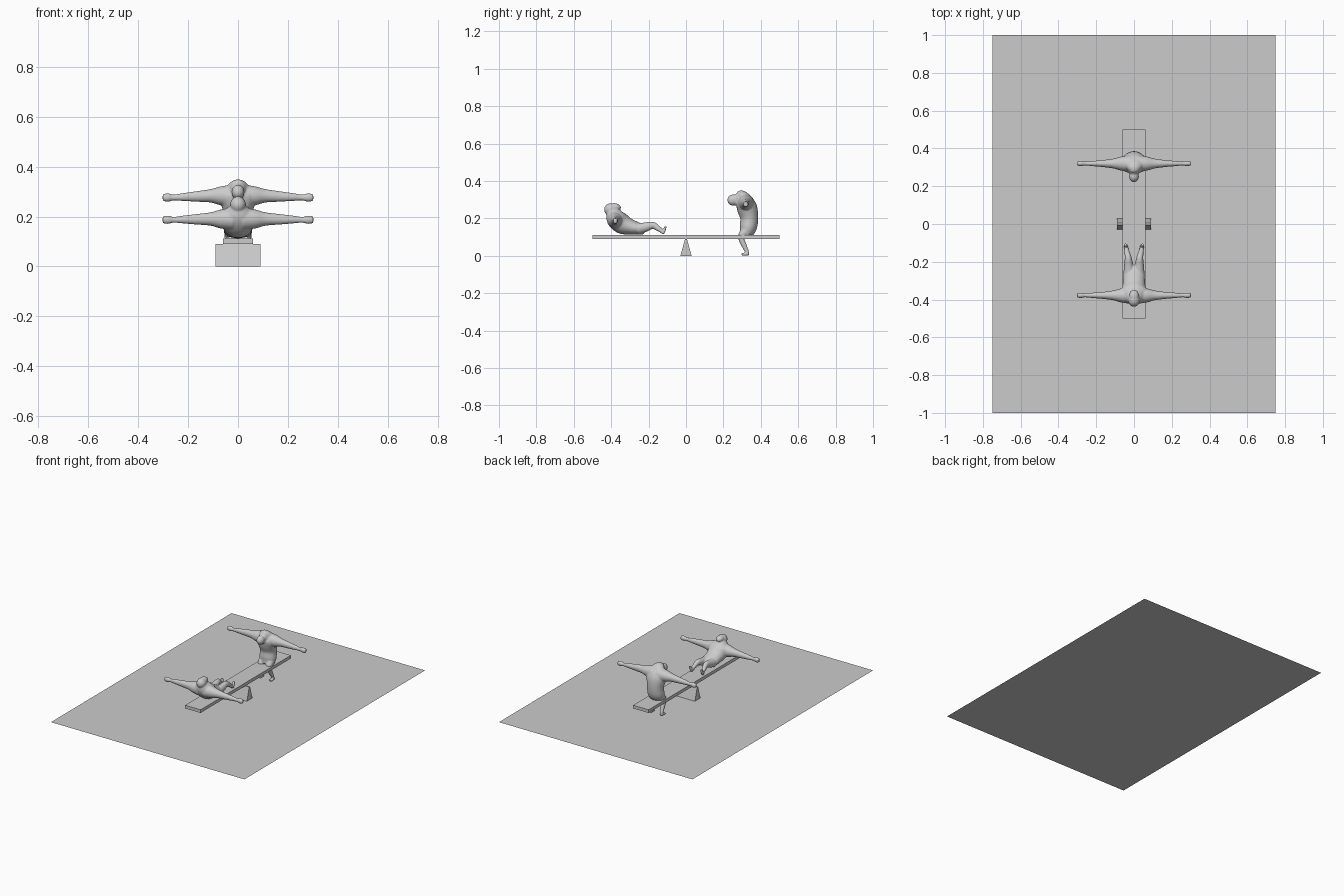
import bpy, bmesh, math
from mathutils import Vector, Matrix

if "Cube" in bpy.data.objects:
    bpy.data.objects.remove(bpy.data.objects["Cube"])


def finish(bm, name):
    bmesh.ops.recalc_face_normals(bm, faces=bm.faces)
    mesh = bpy.data.meshes.new(name)
    bm.to_mesh(mesh)
    bm.free()
    obj = bpy.data.objects.new(name, mesh)
    bpy.context.collection.objects.link(obj)
    return obj


def extrude_x(name, profile, half):
    """Prism from a (y, z) profile, spanning -half..half in x."""
    bm = bmesh.new()
    face = bm.faces.new([bm.verts.new((-half, y, z)) for y, z in profile])
    ext = bmesh.ops.extrude_face_region(bm, geom=[face])["geom"]
    verts = [v for v in ext if isinstance(v, bmesh.types.BMVert)]
    bmesh.ops.translate(bm, verts=verts, vec=(2 * half, 0, 0))
    return finish(bm, name)


def spline(pts, steps=5):
    """Catmull-Rom through rows of equal length."""
    rows = [Vector(p) for p in pts]
    rows = [2 * rows[0] - rows[1]] + rows + [2 * rows[-1] - rows[-2]]
    out = []
    for a, b, c, d in zip(rows, rows[1:], rows[2:], rows[3:]):
        for i in range(steps):
            t = i / steps
            out.append(0.5 * (2 * b + (c - a) * t + (2 * a - 5 * b + 4 * c - d) * t * t
                              + (3 * b - a - 3 * c + d) * t ** 3))
    return out + [rows[-2]]


def limb(bm, pts, side, mirror=False, n=20):
    """Loft of ellipses; each point is x, y, z, radius along side, other radius."""
    rows = spline(pts)
    for s in ((1, -1) if mirror else (1,)):
        rings = []
        for i, r in enumerate(rows):
            tangent = (Vector(rows[min(i + 1, len(rows) - 1)][:3]) - Vector(rows[max(i - 1, 0)][:3])).normalized()
            u = Vector(side)
            u = (u - tangent * u.dot(tangent)).normalized()
            w = tangent.cross(u)
            ring = []
            for k in range(n):
                a = 2 * math.pi * k / n
                p = Vector(r[:3]) + u * r[3] * math.cos(a) + w * r[4] * math.sin(a)
                ring.append(bm.verts.new((s * p.x, p.y, p.z)))
            rings.append(ring)
        for r0, r1 in zip(rings, rings[1:]):
            for k in range(n):
                bm.faces.new((r0[k], r0[(k + 1) % n], r1[(k + 1) % n], r1[k]))
        bm.faces.new(rings[0][::-1])
        bm.faces.new(rings[-1])


def ball(bm, centre, size, tilt):
    m = Matrix.Translation(centre) @ Matrix.Rotation(tilt, 4, 'X') @ Matrix.Diagonal((*size, 1))
    bmesh.ops.create_uvsphere(bm, u_segments=20, v_segments=12, radius=1, matrix=m)


def figure(name, torso, arm, leg, foot, heads):
    bm = bmesh.new()
    limb(bm, [(0, *p) for p in torso], (1, 0, 0))
    limb(bm, arm, (0, 1, 0), True)
    limb(bm, leg, (1, 0, 0), True)
    limb(bm, foot, (1, 0, 0), True)
    for h in heads:
        ball(bm, *h)
    obj = finish(bm, name)
    # fuse the body parts into one soft skin
    rm = obj.modifiers.new("fuse", 'REMESH')
    rm.mode = 'VOXEL'
    rm.voxel_size = 0.004
    rm.use_smooth_shade = True
    sm = obj.modifiers.new("soften", 'SMOOTH')
    sm.factor = 0.5
    sm.iterations = 5
    return obj


def arm_path(y, z, drop):
    # shoulder, upper arm, elbow, wrist, hand
    return [(0.02, y, z, .045, .045), (0.07, y, z, .037, .038), (0.11, y, z, .026, .027),
            (0.17, y, z - drop * .4, .018, .021), (0.22, y, z - drop * .7, .014, .016),
            (0.258, y, z - drop, .010, .012), (0.28, y, z - drop, .014, .017),
            (0.302, y, z - drop, .011, .014)]


# ground sheet
bm = bmesh.new()
bm.faces.new([bm.verts.new(p) for p in ((-.75, -1, 0), (.75, -1, 0), (.75, 1, 0), (-.75, 1, 0))])
finish(bm, "ground_sheet")

# seesaw
extrude_x("pivot_block", [(-.03, 0), (.03, 0), (.005, .09), (-.005, .09)], .09)
extrude_x("plank", [(-.5, .09), (.5, .09), (.5, .112), (-.5, .112)], .06)

# reclining figure, legs towards the pivot
figure("seated_figure",
       [(-.222, .138, .042, .024), (-.26, .146, .056, .034), (-.30, .155, .058, .043),
        (-.34, .170, .064, .054), (-.372, .197, .080, .052), (-.387, .228, .050, .042),
        (-.392, .250, .022, .026)],
       arm_path(-.378, .19, .003),
       [(.026, -.26, .145, .03, .03), (.028, -.22, .152, .025, .026), (.031, -.178, .163, .018, .019),
        (.037, -.15, .147, .014, .015), (.042, -.122, .127, .010, .010)],
       [(.042, -.126, .117, .010, .009), (.043, -.117, .135, .011, .008), (.045, -.109, .158, .010, .006)],
       [((0, -.402, .247), (.032, .036, .034), 0), ((0, -.378, .262), (.025, .031, .019), -.2)])

# upright figure astride the plank
figure("upright_figure",
       [(.318, .108, .050, .032), (.332, .15, .058, .046), (.338, .20, .056, .048),
        (.328, .25, .068, .054), (.312, .29, .078, .048), (.298, .316, .045, .034),
        (.275, .318, .022, .026)],
       arm_path(.32, .283, .007),
       [(.026, .33, .14, .03, .03), (.030, .302, .112, .024, .022), (.034, .297, .088, .017, .016),
        (.037, .311, .055, .014, .014), (.041, .328, .018, .010, .010)],
       [(.041, .336, .011, .010, .010), (.042, .318, .009, .011, .009), (.043, .296, .006, .010, .006)],
       [((0, .288, .305), (.032, .032, .036), 0), ((0, .252, .298), (.026, .031, .030), .3)])
